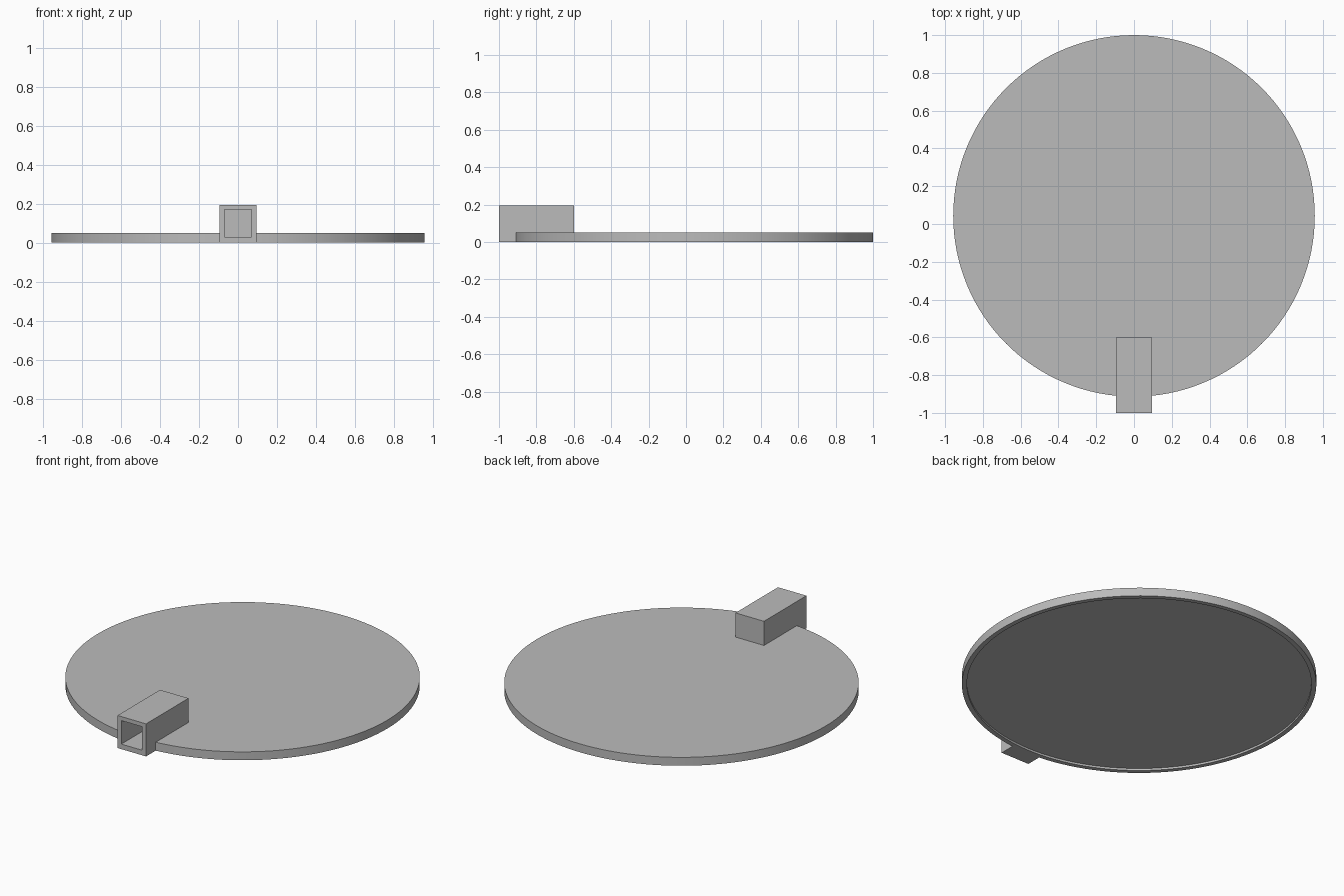
import bpy
import math

if "Cube" in bpy.data.objects:
    bpy.data.objects.remove(bpy.data.objects["Cube"], do_unlink=True)

grey = bpy.data.materials.new("plain grey")
grey.use_nodes = True
colour = (0.5, 0.5, 0.5, 1)
grey.diffuse_color = colour
grey.node_tree.nodes["Principled BSDF"].inputs["Base Color"].default_value = colour

RADIUS = 0.957
CENTRE_Y = 1 - RADIUS
THICK = 0.05


def finish(obj, name):
    obj.name = name
    obj.data.materials.append(grey)
    return obj


def disc(name, radius, z0, z1):
    bpy.ops.mesh.primitive_cylinder_add(
        vertices=128, radius=radius, depth=z1 - z0,
        location=(0, CENTRE_Y, (z0 + z1) / 2))
    return finish(bpy.context.object, name)


def box(name, half_width, y0, y1, z0, z1):
    bpy.ops.mesh.primitive_cube_add(
        size=1, location=(0, (y0 + y1) / 2, (z0 + z1) / 2))
    obj = bpy.context.object
    obj.scale = (2 * half_width, y1 - y0, z1 - z0)
    bpy.ops.object.transform_apply(location=False, rotation=False, scale=True)
    return finish(obj, name)


def combine(target, other, operation):
    mod = target.modifiers.new(other.name, 'BOOLEAN')
    mod.operation = operation
    mod.solver = 'EXACT'
    mod.object = other
    bpy.context.view_layer.objects.active = target
    bpy.ops.object.modifier_apply(modifier=mod.name)
    bpy.data.objects.remove(other, do_unlink=True)


# Round plate with a square socket fused to its front edge
plate = disc("round_plate", RADIUS, 0, THICK)
combine(plate, box("socket", 0.094, -1, -0.6, 0, 0.194), 'UNION')

# Square opening in the socket, closed at the back
combine(plate, box("socket_opening", 0.069, -1.1, -0.63, 0.03, 0.17), 'DIFFERENCE')

# Shallow recess under the plate, leaving a thin rim
combine(plate, disc("underside_recess", 0.93, -0.05, 0.012), 'DIFFERENCE')

bpy.ops.object.select_all(action='DESELECT')
plate.select_set(True)
bpy.context.view_layer.objects.active = plate
bpy.ops.object.shade_smooth_by_angle(angle=math.radians(30))
